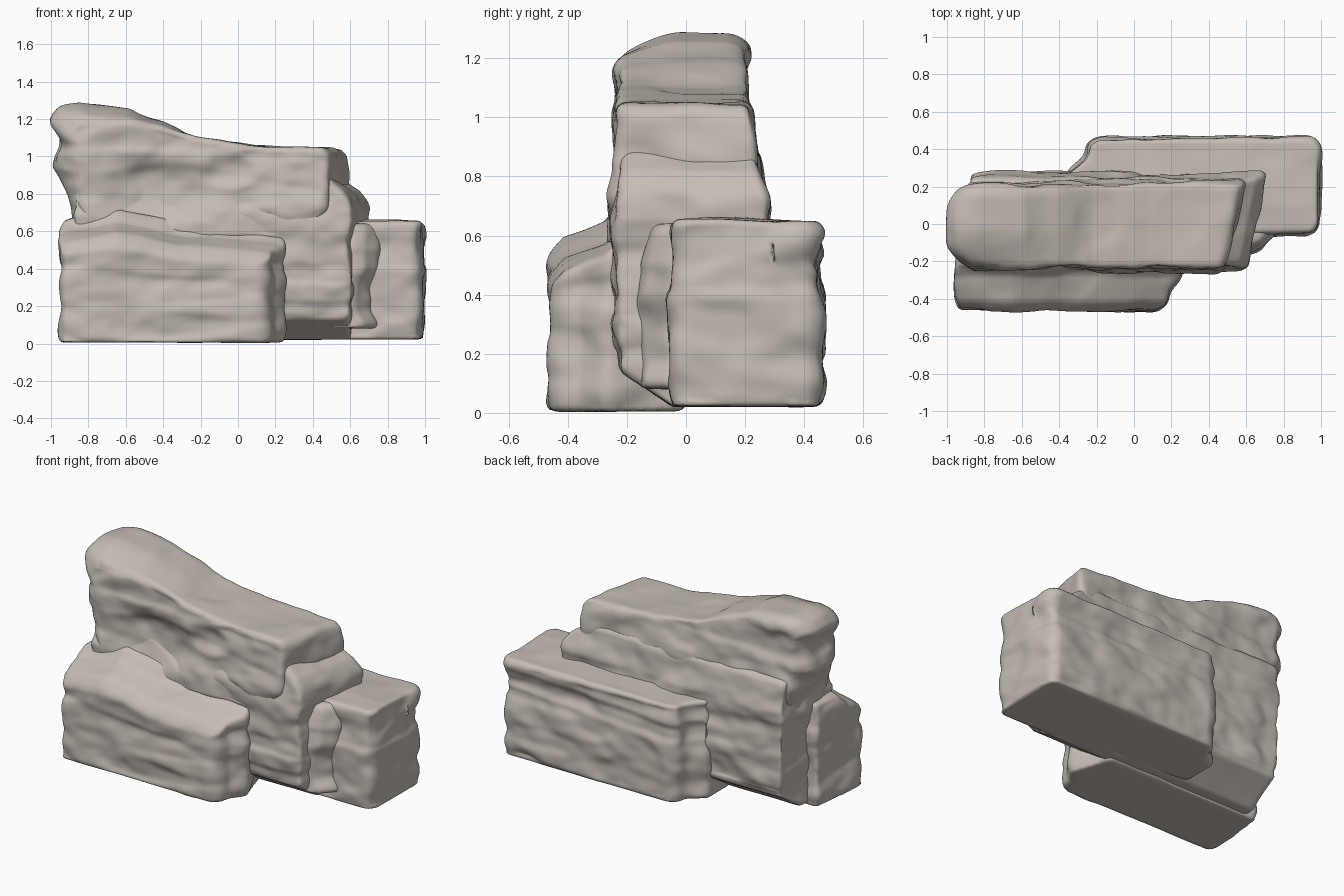
import bpy, bmesh, math
from mathutils import Vector, noise

if "Cube" in bpy.data.objects:
    bpy.data.objects.remove(bpy.data.objects["Cube"])

stone_mat = bpy.data.materials.new("warm_stone")
stone_mat.diffuse_color = (0.56, 0.51, 0.46, 1)
stone_mat.use_nodes = True
stone_mat.node_tree.nodes["Principled BSDF"].inputs["Base Color"].default_value = stone_mat.diffuse_color


def clamp(t):
    return max(0.0, min(1.0, t))


def bump(p, centre, radius):
    # flat-bottomed falloff used for local dents
    d2 = sum(((a - b) / r) ** 2 for a, b, r in zip(p, centre, radius))
    return math.exp(-d2 * d2)


def lerp_table(table, t):
    for (a, va), (b, vb) in zip(table, table[1:]):
        if t <= b:
            return va + (vb - va) * max(0, (t - a) / (b - a))
    return table[-1][1]


def stone(name, outline, lo, hi, axis, warp, seed, rough=1.0, bevel=0.028):
    # extrude an outline along an axis
    bm = bmesh.new()
    put = (lambda a, b, c: (a, c, b)) if axis == 'y' else (lambda a, b, c: (a, b, c))
    face = bm.faces.new([bm.verts.new(put(a, b, lo)) for a, b in outline])
    ext = bmesh.ops.extrude_face_region(bm, geom=[face])
    move = Vector(put(0, 0, hi - lo))
    bmesh.ops.translate(bm, vec=move, verts=[g for g in ext["geom"] if isinstance(g, bmesh.types.BMVert)])
    bmesh.ops.recalc_face_normals(bm, faces=bm.faces)
    me = bpy.data.meshes.new(name)
    bm.to_mesh(me)
    bm.free()
    ob = bpy.data.objects.new(name, me)
    bpy.context.collection.objects.link(ob)

    # soften edges and make an even dense surface
    bv = ob.modifiers.new("bevel", 'BEVEL')
    bv.width, bv.segments = bevel, 2
    rm = ob.modifiers.new("remesh", 'REMESH')
    rm.mode, rm.voxel_size = 'VOXEL', 0.015
    sm = ob.modifiers.new("smooth", 'SMOOTH')
    sm.iterations = 2
    dg = bpy.context.evaluated_depsgraph_get()
    dense = bpy.data.meshes.new_from_object(ob.evaluated_get(dg))
    ob.modifiers.clear()
    ob.data = dense

    # large shape, then chiselled strata
    for v in dense.vertices:
        v.co = Vector(warp(*v.co))
    dense.update()
    normals = [v.normal.copy() for v in dense.vertices]
    off = Vector((seed * 7.3, seed * 3.1, seed * 5.7))
    for v, n in zip(dense.vertices, normals):
        p = v.co.copy()
        side = 0.1 if n.z < -0.7 else 1 - 0.6 * abs(n.z)
        layer = noise.noise(Vector((p.x * 1.2, p.y * 1.2, p.z * 8)) + off)
        chunk = noise.noise(Vector((p.x * 4, p.y * 4, p.z * 6)) + off * 2)
        fine = noise.noise(Vector((p.x * 10, p.y * 10, p.z * 15)) + off)
        d = 0.007 * math.tanh(layer * 5) + 0.010 * math.tanh(chunk * 4) + 0.006 * fine
        v.co = p + n * (d - 0.008) * side * rough
        v.co.z = max(v.co.z, 0.003)
    dense.polygons.foreach_set("use_smooth", [True] * len(dense.polygons))
    dense.materials.append(stone_mat)
    return ob


# low front slab, its top rising towards the wall
def front_warp(x, y, z):
    h = lerp_table([(-0.46, 0.51), (-0.41, 0.565), (-0.28, 0.62), (-0.22, 0.69)], y)
    h += lerp_table([(-0.96, -0.03), (-0.65, 0.03), (-0.3, -0.04), (0.25, -0.085)], x)
    return x, y, z * h / 0.7


stone("front_slab",
      [(-0.965, -0.40), (-0.94, -0.462), (0.13, -0.462), (0.18, -0.42), (0.19, -0.36),
       (0.26, -0.27), (0.17, 0.0), (-0.93, 0.0)],
      0.005, 0.70, 'z', front_warp, 1)


# broad back slab on the right
def back_warp(x, y, z):
    # shallow ledge round the back, slight tilt of the top
    if y > 0.3:
        y -= 0.02 * bump((z,), (0.48 + 0.06 * x,), (0.05,))
    return x, y, z + 0.015 * (1 - clamp(abs(y - 0.1) / 0.3)) * z / 0.65


stone("back_slab",
      [(-0.36, 0.05), (-0.36, 0.28), (-0.26, 0.36), (-0.25, 0.43), (-0.19, 0.466), (0.96, 0.466),
       (1.0, 0.42), (0.997, 0.0), (0.96, -0.058), (0.3, -0.058)],
      0.02, 0.648, 'z', back_warp, 2)


# hollow under the crest, shared by core and crest
def hollow(x, y, z):
    if y > 0:
        return y
    return y + 0.06 * bump((x, z), (-0.45, 0.80), (0.27, 0.17)) + 0.03 * bump((x, z), (-0.05, 0.92), (0.12, 0.08))


# core of the wall between both slabs, underside rising at front and back
def core_warp(x, y, z):
    x += (0.1 + 0.1 * clamp(z * 2 - 0.6)) * (y - 0.28) * clamp(x + 0.4)
    base = 0.02 + 0.6 * max(0, abs(y) - 0.05)
    if z < 0.45:
        z = base + (z - 0.02) * (0.45 - base) / 0.43
    # the sides lean in towards the crest
    y *= lerp_table([(0.0, 0.88), (0.3, 0.98), (0.70, 1.0), (0.88, 0.85)], z)
    return x, hollow(x, y, z), z


stone("wall_core",
      [(-0.86, 0.02), (0.65, 0.02), (0.68, 0.3), (0.67, 0.55), (0.71, 0.66), (0.71, 0.74),
       (0.66, 0.82), (0.55, 0.90), (-0.88, 0.90), (-0.88, 0.5)],
      -0.25, 0.285, 'y', core_warp, 3, 1.1)


# small step filling the corner beside the back slab
def step_warp(x, y, z):
    x -= 0.05 * bump((z,), (0.25,), (0.12,))
    return x, y + 0.05 * clamp((z - 0.5) * 8), z


stone("corner_step",
      [(0.4, -0.15), (0.62, -0.17), (0.68, -0.14), (0.76, -0.05), (0.76, 0.1), (0.4, 0.1)],
      0.08, 0.64, 'z', step_warp, 6)


# overhanging crest, high on the left and level on the right
def crest_warp(x, y, z):
    x += 0.24 * (y - 0.2) * clamp(x * 2 + 0.2)
    left = clamp(-x * 2 - 0.4)
    t = clamp((z - 0.9) / 0.35)
    z -= t * left * (0.9 * max(0, -y - 0.02) ** 1.6 + 5 * max(0, y - 0.13) ** 2)
    x += max(0, abs(y) - 0.08) ** 2 * 4 * clamp(-x * 3 - 2)
    y *= lerp_table([(0.55, 1.08), (0.85, 1.08), (1.05, 1.0), (1.3, 1.0)], z)
    return x, hollow(x, y, z), z


stone("wall_crest",
      [(-0.86, 0.55), (-0.90, 0.72), (-0.985, 0.95), (-0.965, 1.08), (-1.012, 1.19), (-0.95, 1.27),
       (-0.85, 1.285), (-0.58, 1.26), (-0.40, 1.19), (-0.22, 1.11), (0.1, 1.06), (0.56, 1.045),
       (0.60, 1.0), (0.59, 0.82), (0.55, 0.55)],
      -0.24, 0.22, 'y', crest_warp, 5, 1.1)
